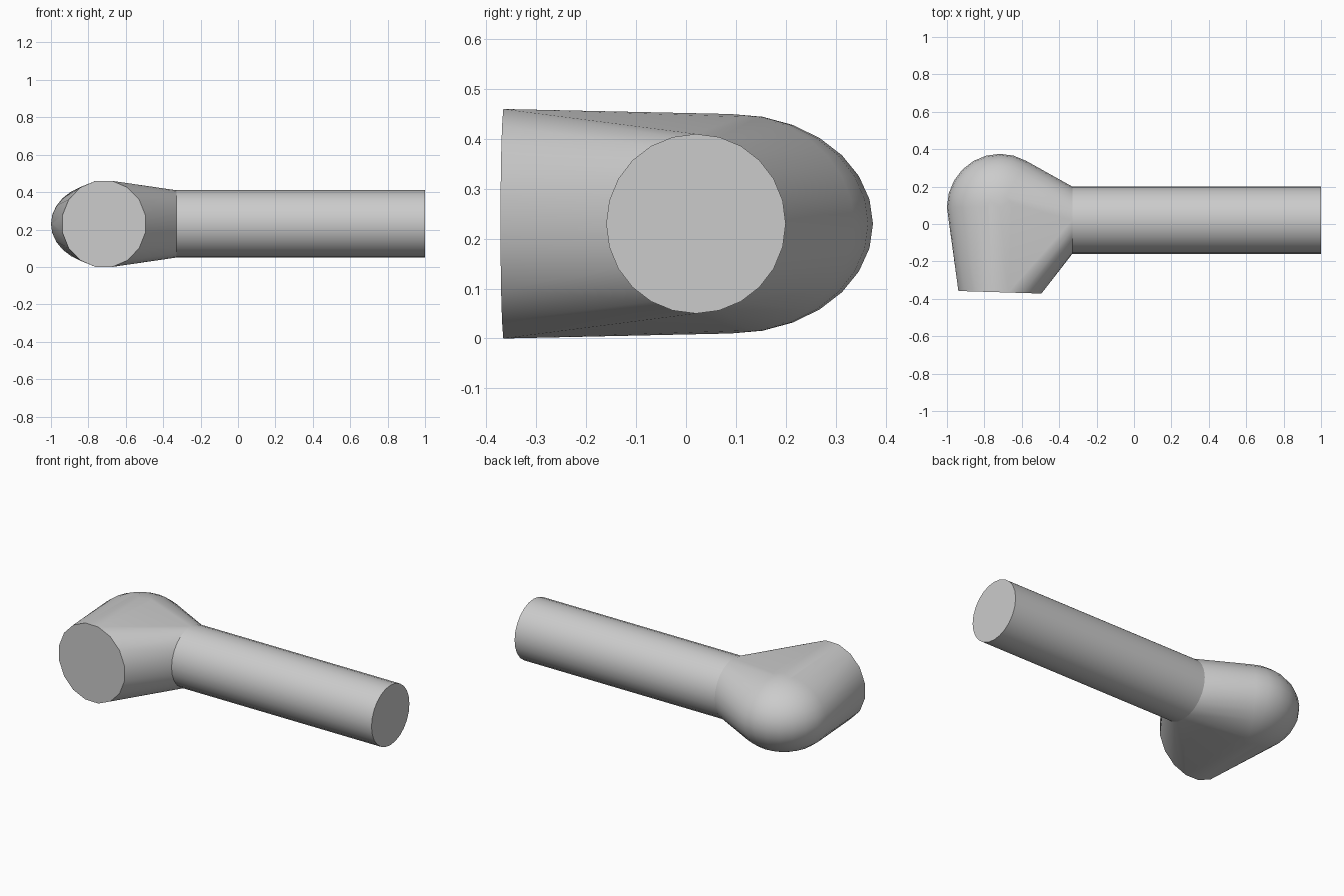
import bpy, bmesh, math
from mathutils import Vector

cube = bpy.data.objects.get("Cube")
if cube:
    bpy.data.objects.remove(cube, do_unlink=True)

grey = bpy.data.materials.new("plain grey")
grey.use_nodes = True
colour = (0.6, 0.6, 0.6, 1)
grey.diffuse_color = colour
grey.node_tree.nodes["Principled BSDF"].inputs["Base Color"].default_value = colour

MID_Z = 0.23
BAR_Y, BAR_R, BAR_START = 0.02, 0.18, -0.33
HEAD_X = -0.717


def ring(count, radius, phase=0.0):
    """Points of a regular polygon as (across, up) pairs."""
    for i in range(count):
        a = 2 * math.pi * (i + phase) / count
        yield radius * math.cos(a), radius * math.sin(a)


def finish(name, bm, angle):
    bmesh.ops.recalc_face_normals(bm, faces=bm.faces)
    mesh = bpy.data.meshes.new(name)
    bm.to_mesh(mesh)
    bm.free()
    mesh.materials.append(grey)
    obj = bpy.data.objects.new(name, mesh)
    bpy.context.collection.objects.link(obj)
    bpy.ops.object.select_all(action="DESELECT")
    obj.select_set(True)
    bpy.context.view_layer.objects.active = obj
    bpy.ops.object.shade_smooth_by_angle(angle=math.radians(angle))
    return obj


# Elbow: a skin wrapped round the rounded back, the front opening and the bar collar
bm = bmesh.new()
bmesh.ops.create_uvsphere(bm, u_segments=24, v_segments=14, radius=1)
for v in bm.verts:
    v.co = Vector((HEAD_X + 0.283 * v.co.x, 0.09 + 0.285 * v.co.y, MID_Z + 0.22 * v.co.z))
bmesh.ops.delete(bm, geom=bm.edges[:] + bm.faces[:], context="EDGES_FACES")
for across, up in ring(16, 0.2345, 0.5):
    bm.verts.new((HEAD_X + across * 0.965, -0.365 - 0.03 * across, MID_Z + up))
for across, up in ring(24, BAR_R):
    bm.verts.new((BAR_START, BAR_Y + across, MID_Z + up))
hull = bmesh.ops.convex_hull(bm, input=bm.verts[:])
loose = [v for v in bm.verts if not v.link_faces]
bmesh.ops.delete(bm, geom=loose, context="VERTS")
bmesh.ops.dissolve_limit(bm, angle_limit=math.radians(0.5), verts=bm.verts[:], edges=bm.edges[:])
finish("elbow", bm, 35)

# Bar: straight round rod joined to the elbow collar
bm = bmesh.new()
ends = [[bm.verts.new((x, BAR_Y + a, MID_Z + u)) for a, u in ring(24, BAR_R)]
        for x in (BAR_START, 1.0)]
for i in range(24):
    j = (i + 1) % 24
    bm.faces.new((ends[0][i], ends[0][j], ends[1][j], ends[1][i]))
bm.faces.new(ends[1])
finish("bar", bm, 35)
